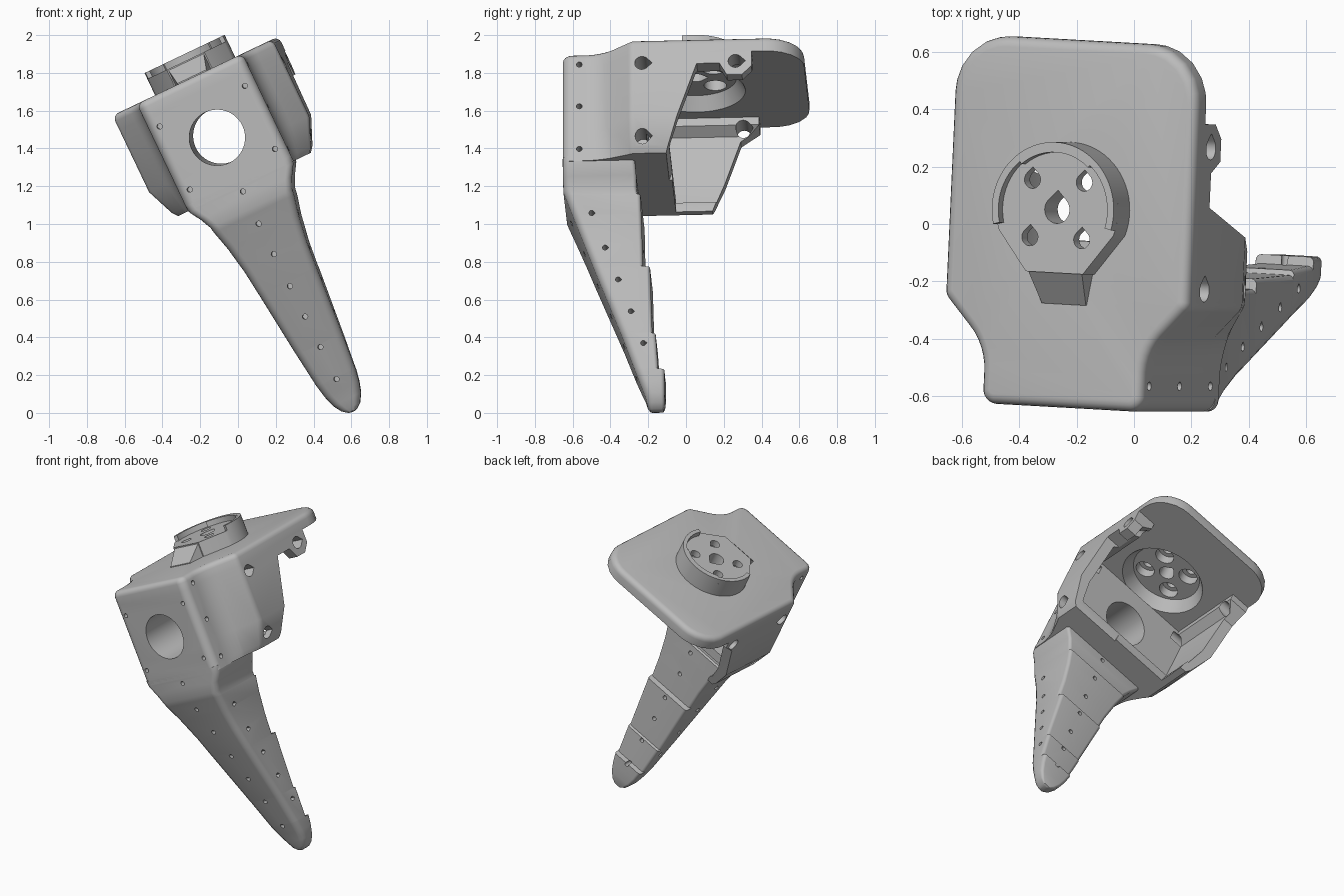
import bpy, bmesh, math
from mathutils import Matrix, Vector

if "Cube" in bpy.data.objects:
    bpy.data.objects.remove(bpy.data.objects["Cube"], do_unlink=True)

grey = bpy.data.materials.new("plain grey")
grey.use_nodes = True
grey.diffuse_color = (0.5, 0.5, 0.5, 1)
grey.node_tree.nodes["Principled BSDF"].inputs["Base Color"].default_value = (0.5, 0.5, 0.5, 1)
parts = []


def loft(name, rings):
    """Closed solid through rings of equal point count."""
    bm = bmesh.new()
    vs = [[bm.verts.new(p) for p in r] for r in rings]
    n = len(vs[0])
    for a, b in zip(vs, vs[1:]):
        for i in range(n):
            j = (i + 1) % n
            bm.faces.new((a[i], a[j], b[j], b[i]))
    bm.faces.new(vs[0][::-1])
    bm.faces.new(vs[-1])
    bmesh.ops.recalc_face_normals(bm, faces=bm.faces[:])
    me = bpy.data.meshes.new(name)
    bm.to_mesh(me)
    bm.free()
    ob = bpy.data.objects.new(name, me)
    bpy.context.collection.objects.link(ob)
    return ob


def prism(name, outline, lo, hi):
    return loft(name, [[(x, y, z) for x, y in outline] for z in (lo, hi)])


def side_prism(outline, lo, hi):
    return loft("cutter", [[(x, y, z) for y, z in outline] for x in (lo, hi)])


def rod(start, end, r1, r2=None, n=24, drop=False):
    """Round cutter from start to end; drop gives a teardrop pointing backwards."""
    a, b = Vector(start), Vector(end)
    side = Vector((0, 1, 0)) if abs((b - a).normalized().y) < .5 else Vector((1, 0, 0))
    other = (b - a).normalized().cross(side)
    rings = []
    for c, r in ((a, r1), (b, r2 or r1)):
        ring = []
        for i in range(n):
            t = math.tau * i / n
            off = math.pi / 4 - min(t, math.tau - t)
            k = r / math.cos(off) if drop and off > 0 else r
            ring.append(c + side * (k * math.cos(t)) + other * (k * math.sin(t)))
        rings.append(ring)
    return loft("cutter", rings)


def cut(ob, cutters):
    for c in cutters:
        m = ob.modifiers.new("cut", 'BOOLEAN')
        m.operation, m.solver, m.object = 'DIFFERENCE', 'EXACT', c
        me = bpy.data.meshes.new_from_object(ob.evaluated_get(bpy.context.evaluated_depsgraph_get()))
        ob.modifiers.clear()
        ob.data = me
        bpy.data.objects.remove(c, do_unlink=True)


def rounded(corners, steps=6):
    """Polygon with each (x, y, radius) corner rounded by an arc."""
    out = []
    for i, (x, y, r) in enumerate(corners):
        p = Vector((x, y))
        if r == 0:
            out.append(tuple(p))
            continue
        a = Vector(corners[i - 1][:2]) - p
        b = Vector(corners[(i + 1) % len(corners)][:2]) - p
        half = a.angle(b) / 2
        t = min(r / math.tan(half), a.length * 0.48, b.length * 0.48)
        rad = t * math.tan(half)
        centre = p + (a.normalized() + b.normalized()).normalized() * (rad / math.sin(half))
        u, v = p + a.normalized() * t - centre, p + b.normalized() * t - centre
        for k in range(steps + 1):
            out.append(tuple(centre + u.lerp(v, k / steps).normalized() * rad))
    return out


def mirrored(half):
    return half + [(-x, y, r) for x, y, r in reversed(half)]


def scaled(outline, levels):
    return [[(x * k, y, z) for x, y in outline] for z, k in levels]


nose = [(-.31, 0, .05), (-.31, .2, .22), (-.47, .37, .05)]
side_holes = (1.14, 1.39, 1.635)
under = 1.615  # underside height of the plate

# Top plate: narrow nose, flared shoulders, rounded back
plate = prism("top_plate", rounded(mirrored(nose + [(-.47, 1.28, .2)])), under, 1.70)
bm = bmesh.new()
bm.from_mesh(plate.data)
bmesh.ops.bevel(bm, geom=[e for e in bm.edges if all(v.co.z > 1.69 for v in e.verts)],
                offset=.035, segments=4, profile=.5, affect='EDGES')
bm.to_mesh(plate.data)
bm.free()
cut(plate, [rod((0, .69, 1.59), (0, .69, 1.72), .28, .2, 48)]
    + [rod((s * .25, .09, side_holes[-1]), (s * .4, .09, side_holes[-1]), .015, n=16) for s in (-1, 1)])
parts.append(plate)

# Housing: thick front block and side walls with top rails, open at the back
body_plan = rounded(mirrored(nose + [(-.47, 1.02, 0)]))
housing = loft("housing", [[(x * (1 - (1 - k) * min(1, max(0, (abs(x) - .31) / .12))), y, z)
                            for x, y in body_plan]
                           for z, k in ((1.07, .82), (1.1, .87), (1.25, 1), (under, 1))])
upper = [(1.25, 1), (1.53, 1), (1.57, .85), (1.66, .85)]
cutters = [loft("cutter", scaled([(-.4, .45), (.4, .45), (.4, 1.2), (-.4, 1.2)], [(1.13, .92)] + upper)),
           loft("cutter", scaled([(-.4, .57), (.4, .57), (.4, 1.2), (-.4, 1.2)],
                                 [(1.0, .83), (1.1, .87)] + upper)),
           side_prism([(.74, 1.0), (.78, 1.12), (.91, 1.5), (1.01, 1.57), (1.01, 1.7), (1.2, 1.7), (1.2, 1.0)],
                      -1, -.05),
           side_prism([(.53, 1.0), (.72, 1.55), (.84, 1.55), (.88, 1.48), (.96, 1.48),
                       (1.01, 1.53), (1.01, 1.7), (1.2, 1.7), (1.2, 1.0)], .05, 1),
           rod((0, -.1, 1.356), (0, .6, 1.356), .148, n=48)]
for s in (-1, 1):
    cutters += [rod((s * .31, d, w), (s * .6, d, w), .038, drop=True)
                for d, w in ((.43, 1.56), (.43, 1.15), (.925, 1.56))]
    cutters += [rod((s * .25, .09, w), (s * .4, .09, w), .015, n=16) for w in side_holes]
    cutters += [rod((s * .25, -.05, w), (s * .25, .07, w), .014, n=16) for w in (1.17, 1.54)]
cut(housing, cutters)
parts.append(housing)

# Leg: rounded sections (height, half width, front, back) with stepped rear bands
sections = [(1.10, .31, 0, .38), (1.06, .305, 0, .385), (1.0, .268, 0, .39), (.94, .24, 0, .39),
            (.91, .235, .011, .395), (.905, .234, .013, .41), (.8, .208, .053, .413), (.65, .183, .11, .417),
            (.515, .17, .16, .42), (.51, .169, .162, .457), (.14, .135, .304, .468), (.135, .134, .306, .485),
            (-.06, .113, .375, .498), (-.065, .112, .377, .53), (-.13, .1, .402, .53), (-.19, .082, .425, .53),
            (-.235, .055, .437, .527), (-.258, .025, .45, .52), (-.263, .01, .46, .51)]
rings = []
for w, h, f, b in sections:
    r = min(.04, h * .6, (b - f) * .4)
    ring = rounded([(-h, f, r), (h, f, r), (h, b, r * .5), (-h, b, r * .5)], 4)
    rings.append([(x, y, w) for x, y in ring])
leg = loft("leg", rings)
cutters = []
for w in (1.04, .85, .67, .48, .30, .12, -.07):
    front = max(0, .94 - w) * .377
    cutters += [rod((0, -.1, w), (0, front + .06, w), .014, n=16),
                rod((0, max(.34, front + .09), w), (0, .7, w), .014, n=16)]
cutters += [rod((-.5, d, w), (.5, d, w), .014, n=16, drop=True)
            for d, w in ((.15, .81), (.22, .62), (.288, .44), (.355, .26), (.42, .08))]
cut(leg, cutters)
parts.append(leg)


# Mounting hub with five bolt holes, raised rim and front wedge
def arc(r, a0, a1, n=40):
    return [(r * math.cos(t), .69 + r * math.sin(t))
            for t in (math.radians(a0 + (a1 - a0) * i / n) for i in range(n + 1))]


hub = prism("mounting_hub", arc(.235, -20, 200) + [(-.11, .47), (.11, .47)], 1.69, 1.795)
cutters = []
for x, y, r in [(0, 0, .048)] + [(sx * .1, sy * .1, .031) for sx in (-1, 1) for sy in (-1, 1)]:
    cutters.append(rod((x, .69 + y, 1.6), (x, .69 + y, 1.9), r, drop=True))
    if r < .04:
        cutters.append(rod((x, .69 + y, 1.6), (x, .69 + y, 1.75), .06))
cut(hub, cutters)
parts.append(hub)
parts.append(prism("hub_rim", arc(.235, -15, 195) + arc(.21, 195, 130, 12)
                   + arc(.2, 130, 50, 16) + arc(.21, 50, -15, 12), 1.79, 1.83))
parts.append(loft("hub_wedge", [[(s * .105, .48, 1.69), (s * .085, .36, 1.69),
                                 (s * .085, .36, 1.705), (s * .105, .48, 1.795)] for s in (-1, 1)]))

# Lean the whole bracket, then centre it on the ground
lean = (Matrix.Translation((.488, -.635, .238)) @ Matrix.Rotation(math.radians(-25.5), 4, 'Y')
        @ Matrix.Rotation(math.radians(-2.9), 4, 'Z'))
for ob in parts:
    ob.data.transform(lean)
pts = [v.co for ob in parts for v in ob.data.vertices]
lo = Vector([min(p[i] for p in pts) for i in range(3)])
hi = Vector([max(p[i] for p in pts) for i in range(3)])
shift = Matrix.Translation((-(lo.x + hi.x) / 2, -(lo.y + hi.y) / 2, -lo.z))
bpy.ops.object.select_all(action='DESELECT')
for ob in parts:
    ob.data.transform(shift)
    ob.data.materials.clear()
    ob.data.materials.append(grey)
    ob.select_set(True)
bpy.context.view_layer.objects.active = parts[0]
bpy.ops.object.shade_smooth_by_angle(angle=math.radians(30))
